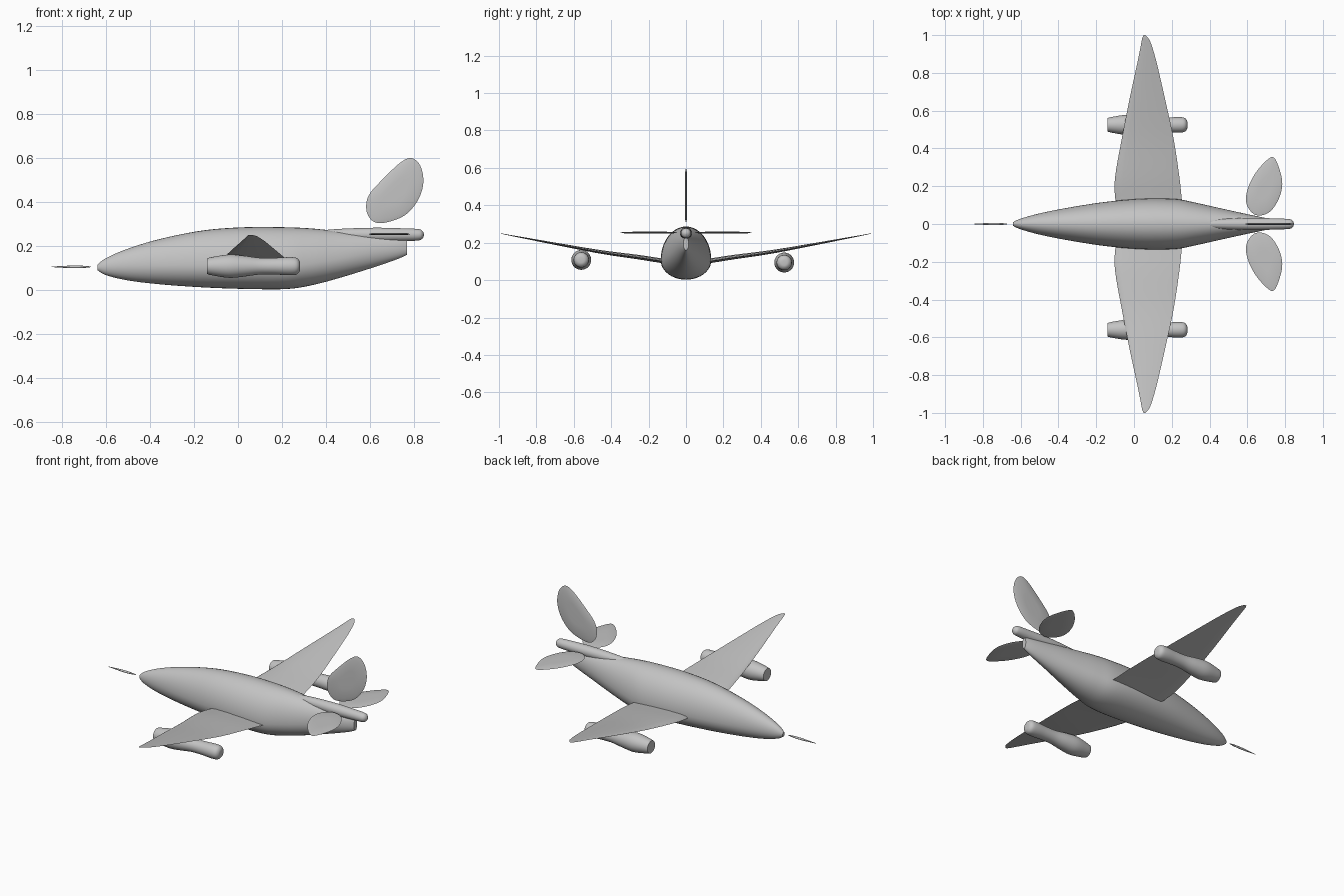
import bpy, math
from mathutils import Vector

cube = bpy.data.objects.get("Cube")
if cube:
    bpy.data.objects.remove(cube)

grey = bpy.data.materials.new("plain grey")
grey.use_nodes = True
grey.diffuse_color = (0.55, 0.55, 0.55, 1)
grey.node_tree.nodes["Principled BSDF"].inputs["Base Color"].default_value = (0.55, 0.55, 0.55, 1)


def smooth_curve(rows, steps):
    """Catmull-Rom resampling of rows of numbers."""
    rows = [Vector(r) for r in rows]
    out = []
    for i in range(len(rows) - 1):
        a, b, c, d = rows[max(i - 1, 0)], rows[i], rows[i + 1], rows[min(i + 2, len(rows) - 1)]
        for s in range(steps):
            t = s / steps
            out.append(0.5 * (2 * b + (c - a) * t + (2 * a - 5 * b + 4 * c - d) * t ** 2
                              + (3 * b - a - 3 * c + d) * t ** 3))
    return out + [rows[-1]]


def loft(name, rings, angle=40):
    """Skin closed rings and cap both ends."""
    n = len(rings[0])
    verts = [p for ring in rings for p in ring]
    faces = [(i * n + j, i * n + (j + 1) % n, (i + 1) * n + (j + 1) % n, (i + 1) * n + j)
             for i in range(len(rings) - 1) for j in range(n)]
    faces += [tuple(range(n))[::-1], tuple(range(len(verts) - n, len(verts)))]
    mesh = bpy.data.meshes.new(name)
    mesh.from_pydata(verts, [], faces)
    mesh.materials.append(grey)
    obj = bpy.data.objects.new(name, mesh)
    bpy.context.collection.objects.link(obj)
    bpy.ops.object.select_all(action="DESELECT")
    obj.select_set(True)
    bpy.context.view_layer.objects.active = obj
    bpy.ops.object.mode_set(mode="EDIT")
    bpy.ops.mesh.select_all(action="SELECT")
    bpy.ops.mesh.normals_make_consistent(inside=False)
    bpy.ops.object.mode_set(mode="OBJECT")
    bpy.ops.object.shade_smooth_by_angle(angle=math.radians(angle))
    return obj


def body(name, stations, n=40):
    """Egg-section body from rows of (x, bottom, widest height, top, half width)."""
    rings = []
    for x, low, mid, top, w in stations:
        ring = []
        for k in range(n):
            a = math.tau * k / n
            s = math.sin(a)
            ring.append((x, w * math.cos(a), mid + s * (top - mid if s > 0 else mid - low)))
        rings.append(ring)
    return loft(name, rings)


def round_body(name, profile, y, z):
    return body(name, [(x, z - r, z, z + r, r) for x, r in profile]) if y == 0 else \
        shift(body(name, [(x, z - r, z, z + r, r) for x, r in profile]), y)


def shift(obj, y):
    obj.location.y = y
    return obj


def petal(name, outline, place, thick):
    """Thin lens-shaped blade from a closed outline."""
    n = len(outline)
    pts = []
    for i in range(n):
        a, b, c, d = (Vector(outline[(i + k) % n]) for k in (-1, 0, 1, 2))
        pts += smooth_curve([a, b, c, d], 5)[5:10]
    mid = sum(pts, Vector((0, 0))) / len(pts)
    rings = []
    for scale, h in ((0.4, -1), (0.85, -0.8), (1, 0), (0.85, 0.8), (0.4, 1)):
        rings.append([place(*(mid + (p - mid) * scale), h * thick) for p in pts])
    return loft(name, rings)


# Fuselage, egg shaped in front and narrowing to an upright edge behind
fuselage = [(-0.64, 0.09, 0.102, 0.115, 0.01), (-0.60, 0.067, 0.105, 0.145, 0.028),
            (-0.50, 0.043, 0.11, 0.188, 0.056), (-0.35, 0.025, 0.112, 0.233, 0.086),
            (-0.15, 0.011, 0.112, 0.272, 0.117), (0.05, 0.004, 0.108, 0.286, 0.134),
            (0.22, 0.004, 0.105, 0.285, 0.132), (0.33, 0.02, 0.12, 0.28, 0.112),
            (0.45, 0.051, 0.14, 0.268, 0.085), (0.60, 0.097, 0.17, 0.252, 0.052),
            (0.72, 0.138, 0.185, 0.24, 0.027), (0.77, 0.16, 0.19, 0.235, 0.014)]
body("fuselage", smooth_curve(fuselage, 5))

# Tail boom along the top
round_body("tail_boom", smooth_curve([(0.30, 0.012), (0.45, 0.026), (0.62, 0.032), (0.76, 0.029),
                                      (0.82, 0.026), (0.838, 0.019), (0.846, 0.006)], 5), 0, 0.251)

# Nose probe
round_body("nose_probe", smooth_curve([(-0.85, 0.001), (-0.80, 0.004), (-0.74, 0.006),
                                       (-0.69, 0.004), (-0.67, 0.001)], 3), 0, 0.105)

# Wings: rows of (span, leading edge, trailing edge, height)
wing = smooth_curve([(0.06, -0.085, 0.26, 0.092), (0.14, -0.10, 0.252, 0.103), (0.25, -0.10, 0.24, 0.12),
                     (0.45, -0.065, 0.21, 0.148), (0.65, -0.026, 0.167, 0.184), (0.85, 0.017, 0.121, 0.222),
                     (0.95, 0.037, 0.092, 0.241), (0.985, 0.044, 0.075, 0.248), (1.0, 0.052, 0.06, 0.25)], 4)
section = [(0, 0), (0.03, 0.5), (0.12, 0.85), (0.35, 1), (0.65, 0.75), (0.85, 0.4),
           (1, 0.02), (0.85, -0.25), (0.5, -0.6), (0.2, -0.7), (0.04, -0.45)]
for name, side in (("rear_side_wing", 1), ("front_side_wing", -1)):
    loft(name, [[(a + (b - a) * u, side * y, z + v * (b - a) * 0.042) for u, v in section]
                for y, a, b, z in wing], 30)

# Engine pods under the wings, swollen ahead and pinched in the middle
pod = smooth_curve([(-0.14, 0.036), (-0.11, 0.043), (-0.04, 0.053), (0.03, 0.047), (0.10, 0.038),
                    (0.17, 0.038), (0.23, 0.041), (0.265, 0.038), (0.28, 0.024), (0.283, 0.008)], 4)
round_body("engine_pod_rear_side", pod, 0.525, 0.094)
round_body("engine_pod_front_side", pod, -0.56, 0.108)

# Tailplanes
stabiliser = [(0.665, 0.045), (0.72, 0.065), (0.765, 0.13), (0.785, 0.21), (0.77, 0.29), (0.74, 0.352),
              (0.70, 0.335), (0.64, 0.265), (0.60, 0.18), (0.595, 0.11), (0.625, 0.06)]
for name, side in (("rear_side_tailplane", 1), ("front_side_tailplane", -1)):
    petal(name, stabiliser, lambda x, y, h: (x, side * y, 0.254 + h), 0.005)

# Upright fin
fin = [(0.67, 0.306), (0.76, 0.34), (0.82, 0.41), (0.844, 0.49), (0.83, 0.565), (0.79, 0.6),
       (0.74, 0.58), (0.66, 0.505), (0.595, 0.43), (0.585, 0.36), (0.615, 0.312)]
petal("tail_fin", fin, lambda x, z, h: (x, h, z), 0.006)
